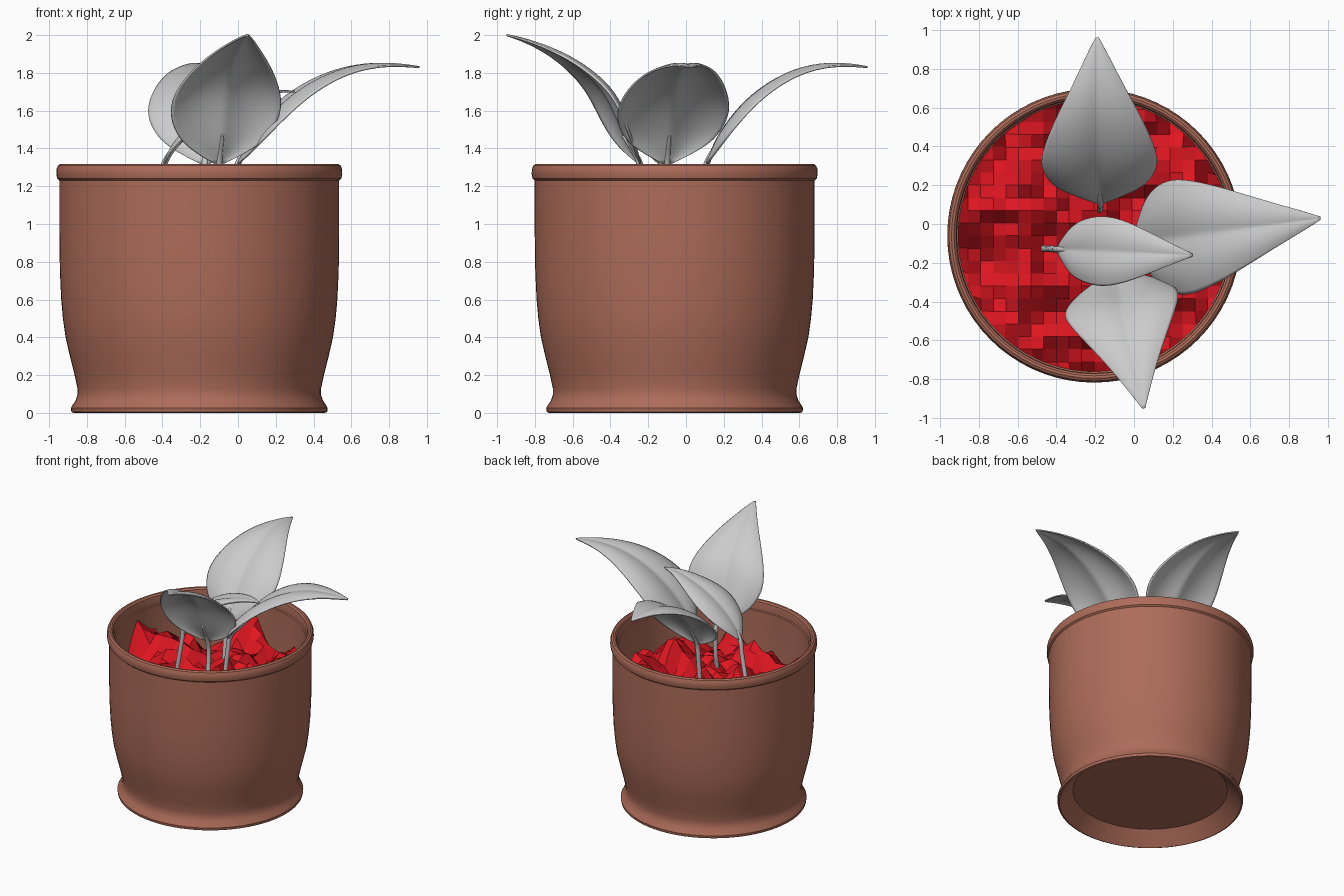
import bpy, bmesh, math
from mathutils import Vector, noise

if "Cube" in bpy.data.objects:
    bpy.data.objects.remove(bpy.data.objects["Cube"])

PX, PY = -0.205, -0.06   # pot axis


def material(name, rgb):
    m = bpy.data.materials.new(name)
    m.diffuse_color = (*rgb, 1)
    m.use_nodes = True
    m.node_tree.nodes["Principled BSDF"].inputs["Base Color"].default_value = m.diffuse_color
    return m


def finish(name, bm, mat=None):
    me = bpy.data.meshes.new(name)
    bm.to_mesh(me)
    bm.free()
    ob = bpy.data.objects.new(name, me)
    bpy.context.collection.objects.link(ob)
    if mat:
        me.materials.append(mat)
    return ob


# Pot: one lathed profile, from the recessed underside over the rim to the inner floor
profile = [(0, .10), (.565, .10), (.665, 0), (.677, .005), (.68, .025), (.672, .04),
           (.655, .065), (.645, .095), (.645, .13), (.66, .2), (.685, .3), (.708, .4),
           (.722, .5), (.731, .6), (.738, .75), (.741, .95), (.741, 1.23), (.752, 1.24),
           (.757, 1.265), (.756, 1.29), (.748, 1.31), (.735, 1.318), (.722, 1.316),
           (.711, 1.305), (.707, 1.28), (.707, 1.24), (.70, 1.235), (.70, .9),
           (.69, .6), (.66, .35), (.61, .18), (0, .15)]
bm = bmesh.new()
vs = [bm.verts.new((r, 0, z)) for r, z in profile]
es = [bm.edges.new(p) for p in zip(vs, vs[1:])]
bmesh.ops.spin(bm, geom=vs + es, cent=(0, 0, 0), axis=(0, 0, 1),
               angle=2 * math.pi, steps=72, use_duplicate=False)
bmesh.ops.remove_doubles(bm, verts=bm.verts, dist=1e-4)
bmesh.ops.recalc_face_normals(bm, faces=bm.faces)
pot = finish("pot", bm, material("terracotta", (.42, .15, .10)))
pot.location = (PX, PY, 0)
bpy.context.view_layer.objects.active = pot
pot.select_set(True)
bpy.ops.object.shade_smooth_by_angle(angle=math.radians(35))

# Soil: flat-shaded rough grid clipped to the inside of the pot
bm = bmesh.new()
bmesh.ops.create_grid(bm, x_segments=24, y_segments=24, size=.78)
bmesh.ops.delete(bm, geom=[f for f in bm.faces if f.calc_center_median().length > .72],
                 context='FACES')
for v in bm.verts:
    r = v.co.length
    if r > .70 or v.is_boundary:
        v.co *= .70 / r
    p = Vector((v.co.x, v.co.y, 0))
    h = .97 + .24 * noise.noise(p * 3.3 + Vector((4, 2, 7))) + .13 * noise.noise(p * 9)
    v.co.z = min(max(h, .75), 1.24)
soil = finish("soil", bm, material("soil_red", (.75, .008, .015)))
soil.location = (PX, PY, 0)

# Leaves: rows of (distance along, height, half width)
LOW = [(0, 1.32, .025), (.05, 1.40, .17), (.10, 1.475, .255), (.20, 1.59, .305),
       (.31, 1.685, .285), (.45, 1.77, .235), (.60, 1.825, .168),
       (.75, 1.845, .10), (.88, 1.84, .045), (.96, 1.83, .006)]
HIGH = [(0, 1.32, .025), (.05, 1.40, .17), (.09, 1.48, .255), (.14, 1.60, .305),
        (.20, 1.71, .285), (.29, 1.80, .235), (.40, 1.88, .168),
        (.52, 1.94, .10), (.63, 1.98, .045), (.71, 2.0, .006)]
SMALL = [(0, 1.32, .018), (.04, 1.40, .10), (.10, 1.47, .155), (.21, 1.56, .185),
         (.32, 1.62, .165), (.42, 1.66, .125), (.52, 1.69, .08),
         (.60, 1.705, .045), (.69, 1.70, .005)]


def leaf(name, rows, base, tip, foot):
    base, tip = Vector(base), Vector(tip)
    along = (tip - base).normalized()
    side = Vector((-along.y, along.x))
    k = (tip - base).length / rows[-1][0]
    bm = bmesh.new()
    grid = []
    for i, (d, z, w) in enumerate(rows):
        a, b = rows[max(i - 1, 0)], rows[min(i + 1, len(rows) - 1)]
        t = Vector((b[0] - a[0], b[1] - a[1])).normalized()
        line = []
        for u in (-1, -.75, -.45, -.15, 0, .15, .45, .75, 1):
            # midrib groove, raised lobes, drooping edges
            n = w * (.42 * abs(u) - .5 * u * u)
            p = base + along * (d * k - t.y * n) + side * (u * w)
            line.append(bm.verts.new((p.x, p.y, z + t.x * n)))
        grid.append(line)
    for r0, r1 in zip(grid, grid[1:]):
        for j in range(8):
            bm.faces.new((r0[j], r1[j], r1[j + 1], r0[j + 1])).smooth = True
    bmesh.ops.recalc_face_normals(bm, faces=bm.faces)
    ob = finish(name + "_blade", bm)
    sub = ob.modifiers.new("smooth", 'SUBSURF')
    sub.levels = sub.render_levels = 2
    sub.boundary_smooth = 'PRESERVE_CORNERS'
    thick = ob.modifiers.new("thickness", 'SOLIDIFY')
    thick.thickness = .01
    thick.offset = 0

    # Stem: bevelled curve from the soil to the underside of the blade
    cu = bpy.data.curves.new(name + "_stem", 'CURVE')
    cu.dimensions = '3D'
    cu.bevel_depth = .017
    cu.bevel_resolution = 3
    cu.use_fill_caps = True
    sp = cu.splines.new('BEZIER')
    pts = [(foot, .82, 1), (-.02, 1.2, 1), (0, 1.32, 1), (rows[2][0], rows[2][1] - .01, .5)]
    sp.bezier_points.add(len(pts) - 1)
    for bp, (d, z, rad) in zip(sp.bezier_points, pts):
        p = base + along * d * k
        bp.co = (p.x, p.y, z)
        bp.radius = rad
        bp.handle_left_type = bp.handle_right_type = 'AUTO'
    bpy.context.collection.objects.link(bpy.data.objects.new(name + "_stem", cu))


leaf("right_leaf", LOW, (0, -.10), (.96, .03), -.06)
leaf("back_leaf", LOW, (-.175, .11), (-.19, .96), -.06)
leaf("front_leaf", HIGH, (-.10, -.245), (.05, -.95), .04)
leaf("small_leaf", SMALL, (-.39, -.13), (.30, -.16), -.09)
